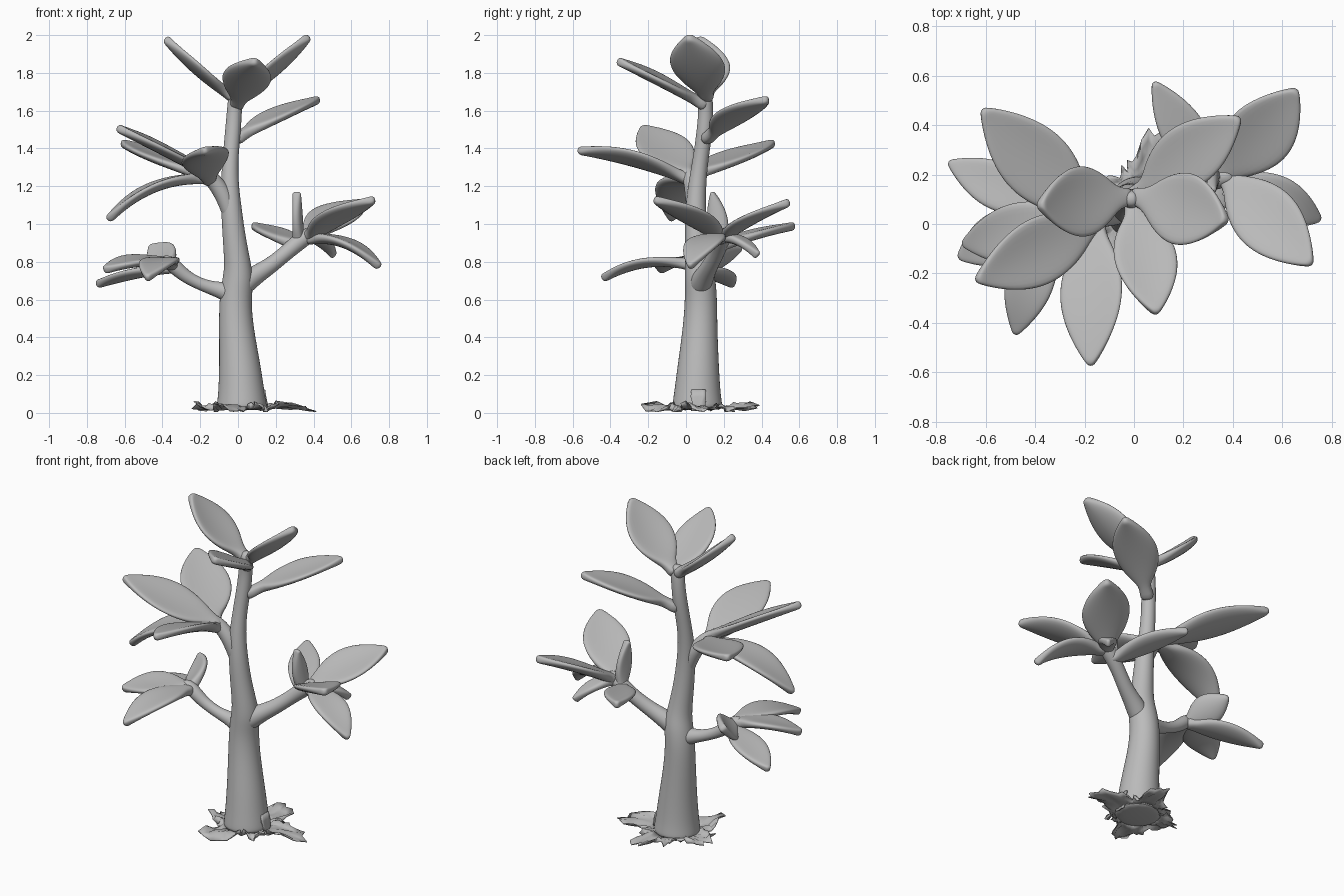
import bpy, math, random
from mathutils import Vector, Matrix

random.seed(4)
old = bpy.data.objects.get("Cube")
if old:
    bpy.data.objects.remove(old)

clay = bpy.data.materials.new("clay_grey")
clay.use_nodes = True
GREY = (0.5, 0.5, 0.5, 1)
clay.diffuse_color = GREY
clay.node_tree.nodes["Principled BSDF"].inputs["Base Color"].default_value = GREY
UP = Vector((0, 0, 1))


def make_object(name, verts, faces, levels):
    mesh = bpy.data.meshes.new(name)
    mesh.from_pydata(verts, [], faces)
    mesh.materials.append(clay)
    mesh.shade_smooth()
    ob = bpy.data.objects.new(name, mesh)
    bpy.context.collection.objects.link(ob)
    if levels:
        sub = ob.modifiers.new("round", "SUBSURF")
        sub.levels = sub.render_levels = levels
    return ob


def loft(name, rings, levels):
    """Skin equal-sized rings of points and cap both ends."""
    n = len(rings[0])
    faces = [(i * n + j, i * n + (j + 1) % n, (i + 1) * n + (j + 1) % n, (i + 1) * n + j)
             for i in range(len(rings) - 1) for j in range(n)]
    faces += [tuple(reversed(range(n))), tuple(range((len(rings) - 1) * n, len(rings) * n))]
    return make_object(name, [p for r in rings for p in r], faces, levels)


def limb(name, path, sides=10):
    """Tapered tube through (x, y, z, radius) points."""
    pts = [Vector(p[:3]) for p in path]
    rings = []
    for i, p in enumerate(pts):
        d = (pts[min(i + 1, len(pts) - 1)] - pts[max(i - 1, 0)]).normalized()
        a = d.cross(Vector((0, 1, 0))).normalized()
        b = d.cross(a)
        rings.append([p + (a * math.cos(t) + b * math.sin(t)) * path[i][3] * 1.04
                      for t in (-math.tau * j / sides for j in range(sides))])
    return loft(name, rings, 2)


def leaf(name, base, tip, width, arch=0.0, roll=0, stalk=0.034, neck=0.1):
    """Thick cupped leaf from base to tip, bowed upward by arch."""
    base, tip = Vector(base), Vector(tip)
    side0 = (tip - base).cross(UP).normalized()
    side0 = Matrix.Rotation(math.radians(roll), 3, (tip - base).normalized()) @ side0
    lift = side0.cross(tip - base).normalized()
    mid = (base + tip) / 2 + lift * arch * 2
    rings, steps, sides = [], 16, 14
    for i in range(steps + 1):
        u = 1 - (1 - i / steps) ** 1.4
        c = base * (1 - u) ** 2 + mid * 2 * u * (1 - u) + tip * u * u
        d = ((mid - base) * (1 - u) + (tip - mid) * u).normalized()
        nrm = side0.cross(d).normalized()
        s = max(0, (u - neck) / (1 - neck))
        blade = width / 2 * max(0, math.sin(math.pi * s ** 0.97)) ** 0.83
        half = stalk * (1 - u) ** 1.5 + blade + 0.008
        thick = 0.023 + (stalk - 0.023) * (1 - u) ** 3
        if i == steps:
            thick = 0.01
        ring = []
        for j in range(sides):
            t = math.tau * j / sides
            x, z = math.cos(t), math.sin(t)
            # shallow valley along the midrib, raised rim
            cup = blade * 0.2 * (x * x - 0.5)
            flat = abs(z) ** 0.6 * math.copysign(1, z)
            ring.append(c + side0 * half * x + nrm * (thick * flat + cup))
        rings.append(ring)
    return loft(name, rings, 1)


# Trunk and branches
limb("trunk", [(.02, .06, .012, .13), (.02, .06, .04, .132), (.018, .06, .1, .122),
               (.01, .065, .25, .108),
               (-.01, .075, .45, .09), (-.015, .08, .6, .084), (0, .075, .7, .082),
               (0, .065, .78, .07), (-.02, .055, .92, .06), (-.035, .05, 1.08, .054),
               (-.045, .06, 1.22, .046), (-.04, .08, 1.36, .04), (-.025, .1, 1.5, .042),
               (-.02, .105, 1.6, .038), (-.01, .1, 1.67, .042), (-.01, .1, 1.72, .025)], 14)
limb("right_lower_branch", [(0, .07, .62, .045), (-.06, .07, .64, .055), (-.1, .07, .652, .043),
                            (-.18, .06, .672, .032), (-.28, .05, .72, .034),
                            (-.35, .04, .79, .044), (-.41, .03, .82, .025)])
limb("right_upper_branch", [(-.03, .05, 1.0, .035), (-.055, .045, 1.1, .045),
                            (-.085, .04, 1.17, .048), (-.13, .03, 1.23, .043),
                            (-.17, .01, 1.27, .042), (-.22, 0, 1.29, .022)])
limb("left_branch", [(-.02, .065, .62, .035), (.015, .07, .665, .058), (.055, .085, .705, .06),
                     (.11, .105, .74, .05), (.18, .13, .785, .043), (.27, .17, .86, .041),
                     (.35, .19, .93, .05), (.41, .2, .96, .03)])

# Crown leaves
leaf("crown_leaf_right", (-.01, .11, 1.66), (-.385, .075, 1.985), .26, -.01, neck=.14)
leaf("crown_leaf_left", (-.01, .115, 1.66), (.375, .015, 1.995), .27, -.01, neck=.14)
leaf("crown_leaf_front", (-.01, .11, 1.62), (.09, -.365, 1.865), .23, .015, -12, neck=.15)
leaf("crown_leaf_back", (-.02, .1, 1.44), (.43, .43, 1.66), .23, .025, neck=.17)

# Upper branch leaves
leaf("upper_leaf_front", (-.15, .04, 1.22), (-.175, -.575, 1.39), .23, .035, 14, neck=.13)
leaf("upper_leaf_side", (-.13, .02, 1.25), (-.64, -.23, 1.51), .25, .012, -15)
leaf("upper_leaf_back", (-.17, .02, 1.25), (-.615, .465, 1.43), .26, .01)
leaf("upper_leaf_drooping", (-.15, .02, 1.24), (-.69, -.08, 1.02), .22, .075)

# Lower branch leaves
leaf("lower_leaf_front", (-.35, .04, .78), (-.48, -.445, .71), .17, .055)
leaf("lower_leaf_side", (-.36, .04, .79), (-.71, -.135, .755), .19, .035, -8)
leaf("lower_leaf_back", (-.34, .05, .77), (-.75, .25, .68), .16, .015)
leaf("lower_leaf_young", (-.36, .04, .78), (-.46, .29, .88), .15, -.01, -48)

# Left branch leaves
leaf("left_leaf_front", (.36, .2, .92), (.72, -.165, 1.13), .24, .02)
leaf("left_leaf_back", (.35, .18, .92), (.66, .545, 1.115), .25, .02, 12)
leaf("left_leaf_drooping", (.36, .19, .92), (.75, .02, .77), .17, .06)
leaf("left_leaf_rear", (.32, .17, .88), (.08, .575, .99), .15, .015)
leaf("left_leaf_upright", (.32, .19, .9), (.31, .14, 1.17), .07, 0, 90)
leaf("left_leaf_young", (.36, .19, .93), (.51, .38, .83), .07, .03)

# Torn soil skirt around the foot: lobes are (direction, reach)
lobes = [(.1, .36), (1.33, .33), (3.1, .26), (4.3, .31)]
sectors, bands = 72, 5
verts, faces = [], []
for j in range(sectors):
    a = math.tau * j / sectors
    reach = .16
    for at, size in lobes:
        gap = math.atan2(math.sin(a - at), math.cos(a - at))
        reach = max(reach, .16 + (size - .16) * math.exp(-(gap / .36) ** 2))
    reach += random.uniform(-.025, .03)
    for i in range(bands):
        f = i / (bands - 1)
        r = .125 + (reach - .125) * f
        z = .024 + f * (.02 * math.sin(7 * a + 4 * f) + random.uniform(-.012, .02))
        verts.append((.03 + r * math.cos(a), .06 + r * math.sin(a), max(z, .004)))
for j in range(sectors):
    k = (j + 1) % sectors
    faces += [(j * bands + i, j * bands + i + 1, k * bands + i + 1, k * bands + i)
              for i in range(bands - 1)]
skirt = make_object("soil_skirt", verts, faces, 0)
shell = skirt.modifiers.new("thickness", "SOLIDIFY")
shell.thickness = .006
shell.offset = 1

# Soil flap turned up against the trunk
flap = [(.16 - .006 * h + random.uniform(-.004, .004),
         .03 + .018 * k + random.uniform(-.006, .006), .01 + .038 * h)
        for h in range(4) for k in range(5)]
quads = [(h * 5 + k, h * 5 + k + 1, h * 5 + k + 6, h * 5 + k + 5)
         for h in range(3) for k in range(4)]
piece = make_object("soil_flap", flap, quads, 0)
piece.modifiers.new("thickness", "SOLIDIFY").thickness = .006
